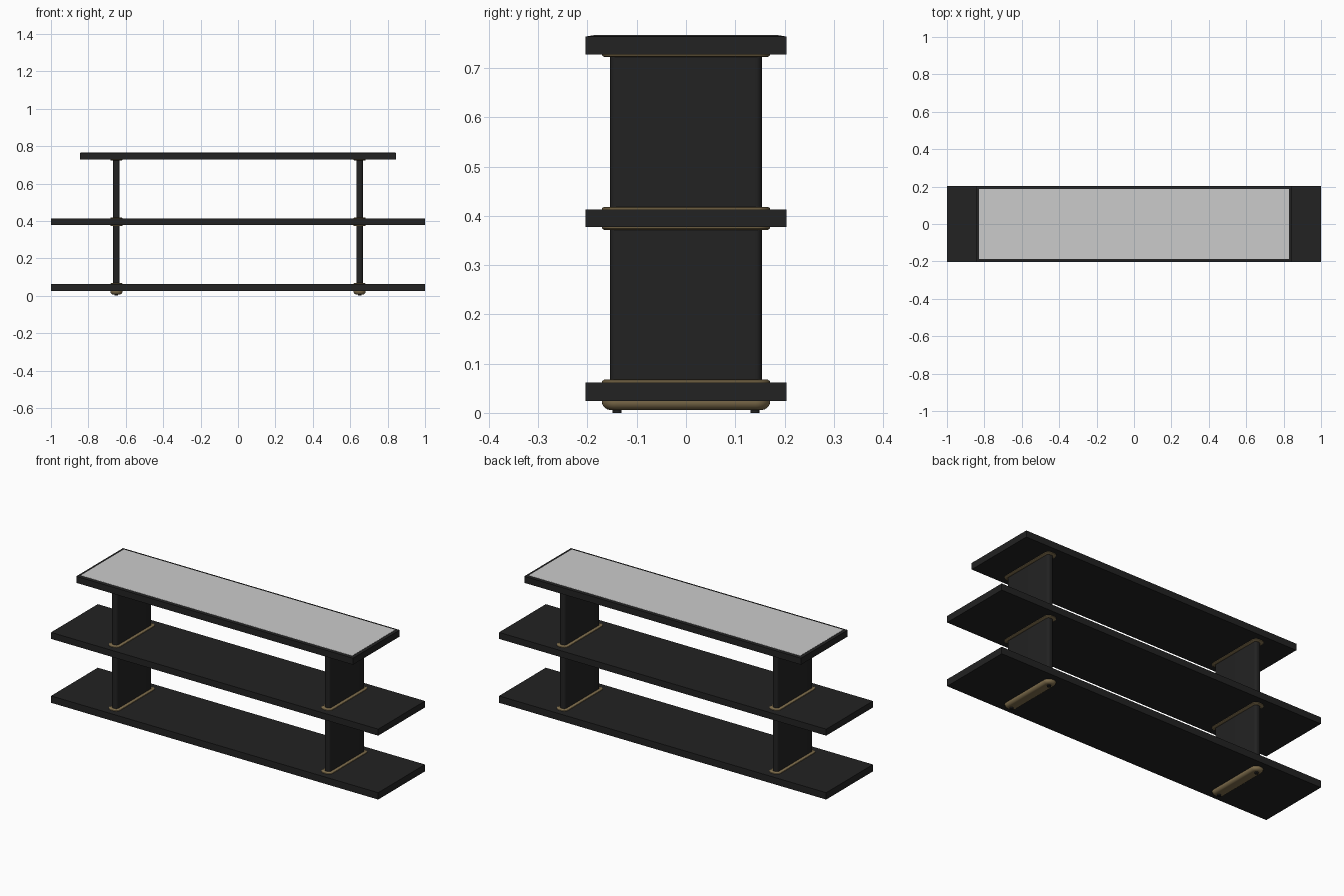
import bpy, bmesh, math

if "Cube" in bpy.data.objects:
    bpy.data.objects.remove(bpy.data.objects["Cube"])


def material(name, rgb):
    m = bpy.data.materials.new(name)
    m.diffuse_color = (*rgb, 1)
    m.use_nodes = True
    m.node_tree.nodes["Principled BSDF"].inputs["Base Color"].default_value = m.diffuse_color
    return m


BLACK = material("black_wood", (0.016, 0.016, 0.016))
BRASS = material("aged_brass", (0.22, 0.16, 0.075))
STONE = material("pale_grey_top", (0.6, 0.6, 0.6))


def ring(hx, hy, r, steps=8):
    """Outline of a rounded rectangle, counter-clockwise."""
    if r <= 0:
        return [(hx, hy), (-hx, hy), (-hx, -hy), (hx, -hy)]
    pts = []
    for k, (sx, sy) in enumerate([(1, 1), (-1, 1), (-1, -1), (1, -1)]):
        for i in range(steps + 1):
            a = math.pi / 2 * (k + i / steps)
            pts.append((sx * (hx - r) + r * math.cos(a),
                        sy * (hy - r) + r * math.sin(a)))
    return pts


def loft(name, mat, hx, hy, r, layers, x=0, y=0):
    """Stack rounded-rectangle rings given as (inset, z), bottom to top."""
    bm = bmesh.new()
    rows = []
    for inset, z in layers:
        rr = max(r - inset, 0.0005) if r > 0 else 0
        rows.append([bm.verts.new((x + px, y + py, z))
                     for px, py in ring(hx - inset, hy - inset, rr)])
    n = len(rows[0])
    for lo, hi in zip(rows, rows[1:]):
        for i in range(n):
            j = (i + 1) % n
            bm.faces.new((lo[i], lo[j], hi[j], hi[i]))
    bm.faces.new(rows[0][::-1])
    bm.faces.new(rows[-1])
    me = bpy.data.meshes.new(name)
    bm.to_mesh(me)
    bm.free()
    me.materials.append(mat)
    ob = bpy.data.objects.new(name, me)
    bpy.context.collection.objects.link(ob)
    if r > 0:
        bpy.context.view_layer.objects.active = ob
        ob.select_set(True)
        bpy.ops.object.shade_smooth_by_angle(angle=math.radians(35))
        ob.select_set(False)
    return ob


# Shelves
loft("bottom_shelf", BLACK, 1.0, 0.204, 0, [(0, 0.024), (0, 0.062)])
loft("middle_shelf", BLACK, 1.0, 0.204, 0, [(0, 0.377), (0, 0.413)])
loft("top_shelf", BLACK, 0.846, 0.204, 0,
     [(0, 0.728), (0, 0.764), (0.012, 0.766)])
# Pale inlay on the top shelf
loft("top_inlay", STONE, 0.83, 0.188, 0, [(0, 0.762), (0, 0.767)])

for side, x in (("left", -0.65), ("right", 0.65)):
    # Uprights between the shelves
    for level, z0, z1 in (("lower", 0.062, 0.377), ("upper", 0.413, 0.728)):
        loft(f"{side}_{level}_upright", BLACK, 0.0175, 0.154, 0.013,
             [(0, z0), (0, z1)], x)
    # Brass collars where the uprights meet the shelves
    for i, (z, d) in enumerate([(0.062, 1), (0.377, -1), (0.413, 1), (0.728, -1)]):
        layers = [(0, z), (0.001, z + d * 0.003), (0.005, z + d * 0.0055)]
        loft(f"{side}_collar_{i + 1}", BRASS, 0.033, 0.171, 0.026,
             layers[::d], x)
    # Rounded brass foot under the bottom shelf
    foot = [(0.018 * (1 - math.sin(a)), 0.024 - 0.018 * math.cos(a))
            for a in [math.pi / 2 * i / 8 for i in range(9)]]
    loft(f"{side}_foot", BRASS, 0.033, 0.171, 0.03, foot, x)
    # Small black pads
    for end, y in (("front", -0.14), ("back", 0.14)):
        loft(f"{side}_{end}_pad", BLACK, 0.0095, 0.0095, 0.0095,
             [(0, 0), (0, 0.008)], x, y)
